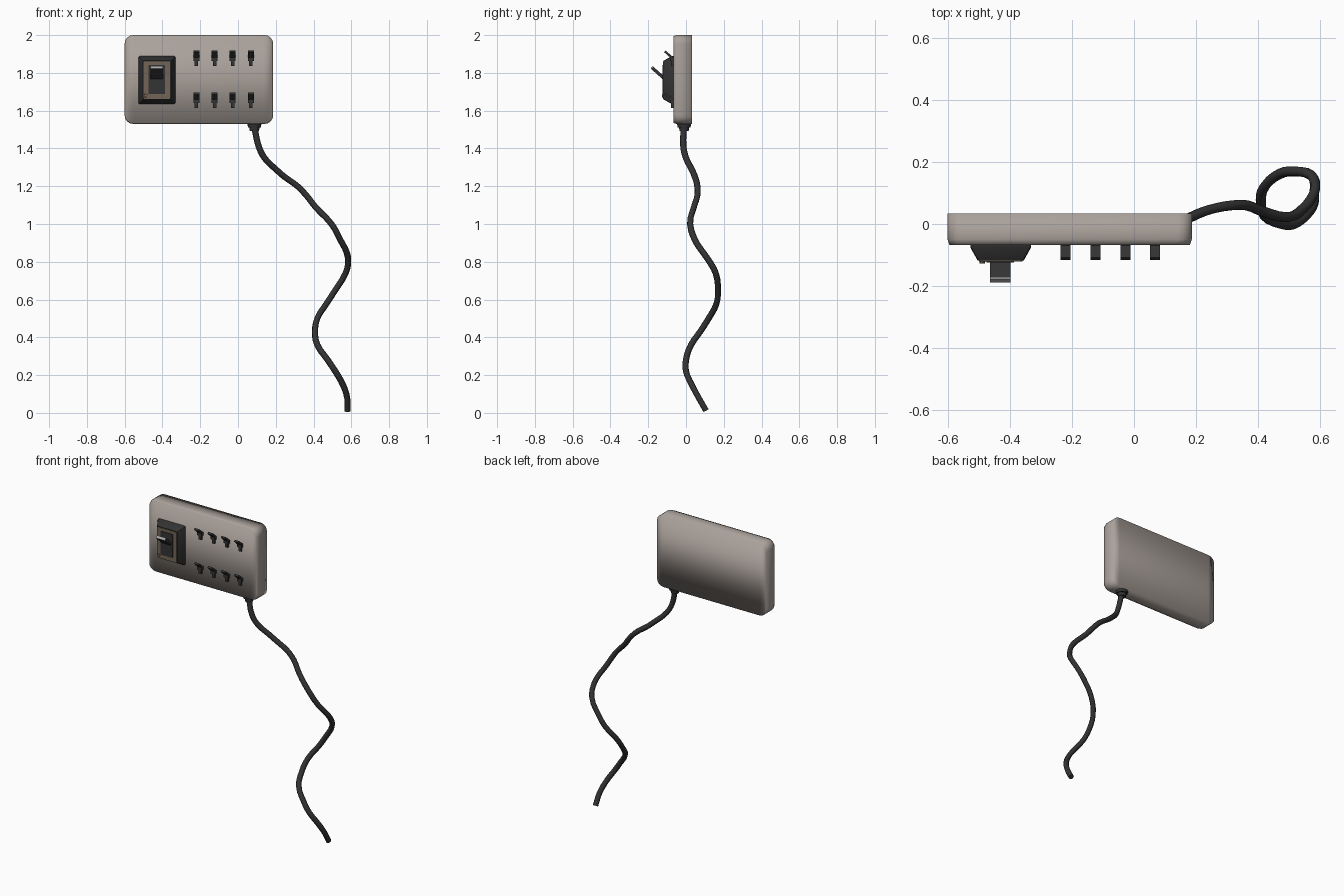
import bpy, bmesh, math
from mathutils import Vector, Matrix

if "Cube" in bpy.data.objects:
    bpy.data.objects.remove(bpy.data.objects["Cube"])


def material(name, rgb):
    m = bpy.data.materials.new(name)
    m.diffuse_color = (*rgb, 1)
    m.use_nodes = True
    m.node_tree.nodes["Principled BSDF"].inputs["Base Color"].default_value = m.diffuse_color
    return m


GREY = material("warm grey", (0.40, 0.355, 0.325))
BLACK = material("soft black", (0.033, 0.033, 0.033))
BROWN = material("dull brown", (0.17, 0.13, 0.09))
STEEL = material("light steel", (0.40, 0.40, 0.40))


def finish(name, bm, mats, angle=30):
    bmesh.ops.recalc_face_normals(bm, faces=bm.faces)
    me = bpy.data.meshes.new(name)
    bm.to_mesh(me)
    bm.free()
    ob = bpy.data.objects.new(name, me)
    bpy.context.collection.objects.link(ob)
    for m in mats:
        me.materials.append(m)
    for p in me.polygons:
        p.use_smooth = angle > 0
    if 0 < angle < 180:
        bpy.ops.object.select_all(action='DESELECT')
        ob.select_set(True)
        bpy.context.view_layer.objects.active = ob
        bpy.ops.object.shade_smooth_by_angle(angle=math.radians(angle))
    return ob


def outline(x0, x1, z0, z1, r, n=4):
    """Rounded rectangle in x-z, counter-clockwise from bottom left."""
    pts = []
    for cx, cz, a in ((x0 + r, z0 + r, 180), (x1 - r, z0 + r, 270),
                      (x1 - r, z1 - r, 0), (x0 + r, z1 - r, 90)):
        for i in range(n + 1):
            t = math.radians(a + 90 * i / n)
            pts.append((cx + r * math.cos(t), cz + r * math.sin(t)))
    return pts


def rounded_slab(name, layers, mat, r, n=4, angle=30):
    """Loft rounded rectangles (y, x0, x1, z0, z1); caps are vertical strips."""
    bm = bmesh.new()
    rings = [[bm.verts.new((x, y, z)) for x, z in outline(x0, x1, z0, z1, r, n)]
             for y, x0, x1, z0, z1 in layers]
    k = len(rings[0])
    for a, b in zip(rings, rings[1:]):
        for i in range(k):
            bm.faces.new((a[i], a[(i + 1) % k], b[(i + 1) % k], b[i]))
    for ring in (rings[0], rings[-1]):
        low = ring[:k // 2]
        high = ring[k // 2:][::-1]
        for i in range(k // 2 - 1):
            bm.faces.new((low[i], low[i + 1], high[i + 1], high[i]))
    return finish(name, bm, [mat], angle)


def bar(bm, x, width, p, q, thick):
    """Flat bar from p to q, both (y, z); returns its faces."""
    a, b = Vector((x, *p)), Vector((x, *q))
    d = b - a
    rot = Matrix.Rotation(math.atan2(d.z, d.y), 4, 'X')
    mat = Matrix.Translation((a + b) / 2) @ rot @ Matrix.Diagonal((width, d.length, thick, 1))
    vs = bmesh.ops.create_cube(bm, size=1, matrix=mat)["verts"]
    return {f for v in vs for f in v.link_faces}


# Panel body
X0, X1, Z0, Z1 = -0.60, 0.186, 1.53, 2.0
rounded_slab("panel_body", [(0.033, X0, X1, Z0, Z1), (-0.05, X0, X1, Z0, Z1),
                            (-0.067, X0 + .006, X1 - .006, Z0 + .006, Z1 - .006)],
             GREY, 0.045, 4, 180)

# Main switch housing with brown face plate and dark well
rounded_slab("main_switch_housing", [(-0.06, -.527, -.331, 1.635, 1.889),
                                     (-0.075, -.527, -.331, 1.635, 1.889),
                                     (-0.118, -.503, -.355, 1.659, 1.865)], BLACK, 0.008, 2)
rounded_slab("main_switch_face", [(-0.115, -.499, -.359, 1.663, 1.861),
                                  (-0.121, -.499, -.359, 1.663, 1.861)], BROWN, 0.004, 1)
rounded_slab("main_switch_well", [(-0.118, -.474, -.386, 1.688, 1.842),
                                  (-0.1245, -.474, -.386, 1.688, 1.842)], BLACK, 0.003, 1)

# Main switch lever with a pale tip
bm = bmesh.new()
bar(bm, -0.43, 0.066, (-0.10, 1.757), (-0.178, 1.826), 0.017)
for f in bar(bm, -0.43, 0.066, (-0.178, 1.826), (-0.182, 1.8295), 0.017):
    f.material_index = 1
finish("main_switch_lever", bm, [BLACK, STEEL], 0)

# Small screw on the face plate
bm = bmesh.new()
bmesh.ops.create_cone(bm, cap_ends=True, segments=10, radius1=0.011, radius2=0.009, depth=0.012,
                      matrix=Matrix.Translation((-.488, -.121, 1.68)) @ Matrix.Rotation(math.pi / 2, 4, 'X'))
finish("face_screw", bm, [BROWN])

# Two rows of four small toggles
for row, z in enumerate((1.88, 1.657)):
    for col in range(4):
        x = -0.22 + 0.096 * col
        bm = bmesh.new()
        bar(bm, x, 0.032, (-0.062, z - 0.010), (-0.112, z + 0.034), 0.012)
        bar(bm, x, 0.032, (-0.060, z - 0.006), (-0.085, z - 0.006), 0.022)
        bar(bm, x, 0.018, (-0.060, z - 0.030), (-0.080, z - 0.030), 0.028)
        finish(f"toggle_{row}_{col}", bm, [BLACK], 0)

# Cable gland: flange and collar
bm = bmesh.new()
for r, z0, z1 in ((0.038, 1.512, 1.535), (0.027, 1.492, 1.513)):
    bmesh.ops.create_cone(bm, cap_ends=True, segments=12, radius1=r * 0.9, radius2=r, depth=z1 - z0,
                          matrix=Matrix.Translation((0.087, -0.01, (z0 + z1) / 2)))
finish("cable_gland", bm, [BLACK])

# Hanging coiled cable
path = [(.087, -.012, 1.51), (.11, -.014, 1.41), (.14, 0, 1.35), (.20, .03, 1.29),
        (.246, .047, 1.25), (.315, .06, 1.20), (.363, .06, 1.15), (.41, .042, 1.09),
        (.495, .022, 1.0), (.545, .05, .91), (.575, .09, .85), (.583, .125, .80),
        (.57, .157, .74), (.515, .169, .65), (.47, .162, .58), (.42, .12, .50),
        (.408, .075, .43), (.42, .027, .36), (.475, 0, .28), (.515, 0, .22),
        (.555, .03, .15), (.578, .067, .08), (.58, .106, .012)]
cu = bpy.data.curves.new("cable", 'CURVE')
cu.dimensions = '3D'
cu.bevel_depth = 0.0165
cu.bevel_resolution = 2
cu.resolution_u = 3
cu.use_fill_caps = True
sp = cu.splines.new('BEZIER')
sp.bezier_points.add(len(path) - 1)
for bp, co in zip(sp.bezier_points, path):
    bp.co = co
    bp.handle_left_type = bp.handle_right_type = 'AUTO'
cu.materials.append(BLACK)
bpy.context.collection.objects.link(bpy.data.objects.new("cable", cu))
